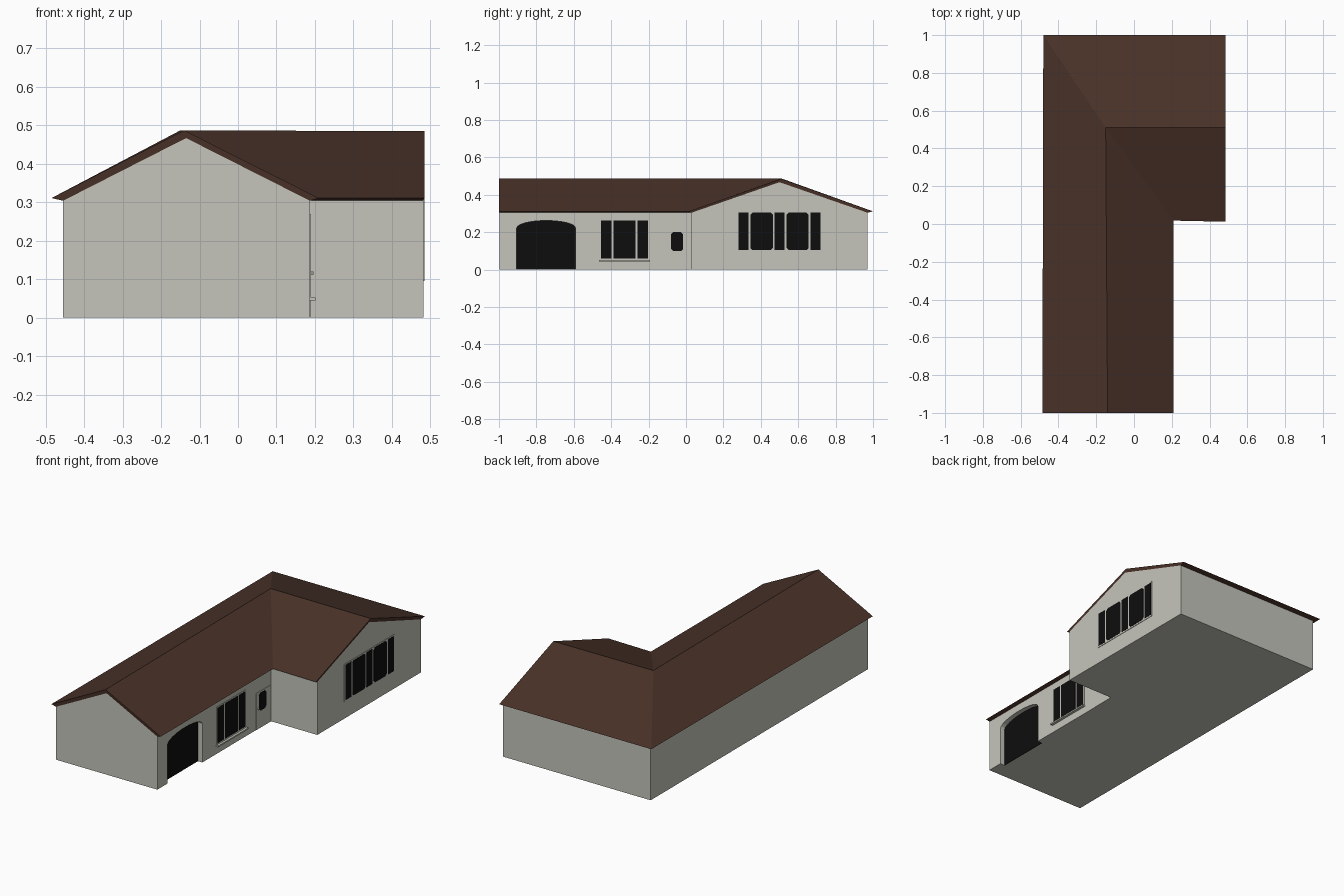
import bpy, bmesh, math

if "Cube" in bpy.data.objects:
    bpy.data.objects.remove(bpy.data.objects["Cube"])

def material(name, rgb):
    m = bpy.data.materials.new(name)
    m.diffuse_color = (*rgb, 1)
    m.use_nodes = True
    m.node_tree.nodes["Principled BSDF"].inputs["Base Color"].default_value = m.diffuse_color
    return m

WALL = material("pale plaster", (0.56, 0.56, 0.50))
ROOF = material("brown roof", (0.068, 0.032, 0.022))
GLASS = material("black glass", (0.004, 0.004, 0.004))

def mesh_object(name, verts, faces, mat):
    bm = bmesh.new()
    vs = [bm.verts.new(v) for v in verts]
    for f in faces:
        bm.faces.new([vs[i] for i in f])
    bmesh.ops.recalc_face_normals(bm, faces=bm.faces)
    me = bpy.data.meshes.new(name)
    bm.to_mesh(me)
    bm.free()
    me.materials.append(mat)
    ob = bpy.data.objects.new(name, me)
    bpy.context.collection.objects.link(ob)
    return ob

def prism(name, outline, x0, x1, mat):
    """Extrude a (y, z) outline along x."""
    n = len(outline)
    verts = [(x, y, z) for x in (x0, x1) for y, z in outline]
    faces = [list(range(n)), list(range(n, 2 * n))]
    faces += [[i, (i + 1) % n, n + (i + 1) % n, n + i] for i in range(n)]
    return mesh_object(name, verts, faces, mat)

def rect(y0, y1, z0, z1, c=0.0):
    """Rectangle, with chamfered corners when c > 0."""
    if not c:
        return [(y0, z0), (y1, z0), (y1, z1), (y0, z1)]
    return [(y0 + c, z0), (y1 - c, z0), (y1, z0 + c), (y1, z1 - c),
            (y1 - c, z1), (y0 + c, z1), (y0, z1 - c), (y0, z0 + c)]

def arch(y0, y1, z0, spring, top, n=12):
    mid, half = (y0 + y1) / 2, (y1 - y0) / 2
    return [(y0, z0), (y1, z0)] + [
        (mid + half * math.cos(math.pi * i / n),
         spring + (top - spring) * math.sin(math.pi * i / n)) for i in range(n + 1)]

MAIN_X, WING_X = 0.187, 0.482
SLOPES = [(0, 1, 8, 7), (1, 2, 3, 8), (3, 4, 5, 8), (5, 6, 7, 8)]

# Walls: L-shaped body with two gables, closed under the roof
e, r = 0.304, 0.467
wall_top = [(-0.455, -0.998, e), (-0.135, -0.998, r), (MAIN_X, -0.998, e),
            (MAIN_X, 0.03, e), (WING_X, 0.03, e), (WING_X, 0.5, r),
            (WING_X, 0.97, e), (-0.455, 0.97, e), (-0.135, 0.5, r)]
floor_ids = [0, 2, 3, 4, 6, 7]
floor = [(wall_top[i][0], wall_top[i][1], 0) for i in floor_ids]
walls = mesh_object("walls", wall_top + floor, SLOPES + [
    (9, 10, 11, 12, 13, 14), (0, 1, 2, 10, 9), (2, 3, 11, 10), (3, 4, 12, 11),
    (4, 5, 6, 13, 12), (6, 7, 14, 13), (7, 0, 9, 14)], WALL)

# Roof: outer slopes with a thin rim running down to the wall tops
e, r = 0.311, 0.487
roof_top = [(-0.485, -1, e), (-0.14, -1, r), (0.21, -1, e), (0.21, 0.018, e),
            (0.485, 0.012, e), (0.485, 0.51, r - 0.002), (0.485, 1, e),
            (-0.48, 1, e), (-0.15, 0.51, r)]
rim = [[i, (i + 1) % 8, 9 + (i + 1) % 8, 9 + i] for i in range(8)]
mesh_object("roof", roof_top + wall_top, SLOPES + rim, ROOF)

# Arched garage opening, recessed into the main wall
cutter = prism("garage_cutter", arch(-0.905, -0.59, -0.05, 0.222, 0.262),
               MAIN_X - 0.03, MAIN_X + 0.06, WALL)
cutter.hide_render = True
cutter.hide_viewport = True
cut = walls.modifiers.new("garage_opening", 'BOOLEAN')
cut.operation = 'DIFFERENCE'
cut.solver = 'EXACT'
cut.object = cutter
prism("garage_door", arch(-0.905, -0.59, 0, 0.222, 0.262),
      MAIN_X - 0.03, MAIN_X - 0.028, GLASS)

# Windows: a shallow frame plate carrying dark panes
def window(name, x, frame, panes, z0, z1):
    prism(name + "_frame", rect(*frame), x - 0.001, x + 0.0025, WALL)
    for i, (y0, y1) in enumerate(panes):
        c = 0.012 if len(panes) == 5 and y1 - y0 > 0.1 else 0
        prism(f"{name}_pane_{i}", rect(y0, y1, z0, z1, c), x, x + 0.0035, GLASS)

window("main_window", MAIN_X, (-0.462, -0.197, 0.05, 0.269),
       [(-0.455, -0.398), (-0.388, -0.27), (-0.26, -0.204)], 0.06, 0.262)
window("wing_window", WING_X, (0.273, 0.727, 0.095, 0.312),
       [(0.28, 0.334), (0.344, 0.464), (0.474, 0.527), (0.537, 0.656), (0.666, 0.72)],
       0.104, 0.305)
prism("window_sill", rect(-0.465, -0.193, 0.044, 0.052), MAIN_X - 0.001, 0.202, WALL)

# Front door with a small window and a knob
prism("front_door", rect(-0.102, 0.0295, 0, 0.21), MAIN_X - 0.001, MAIN_X + 0.002, WALL)
prism("door_window", rect(-0.08, -0.015, 0.098, 0.2, 0.012), MAIN_X, MAIN_X + 0.0035, GLASS)
prism("door_knob", rect(-0.091, -0.083, 0.112, 0.12, 0.002), MAIN_X, MAIN_X + 0.01, WALL)
